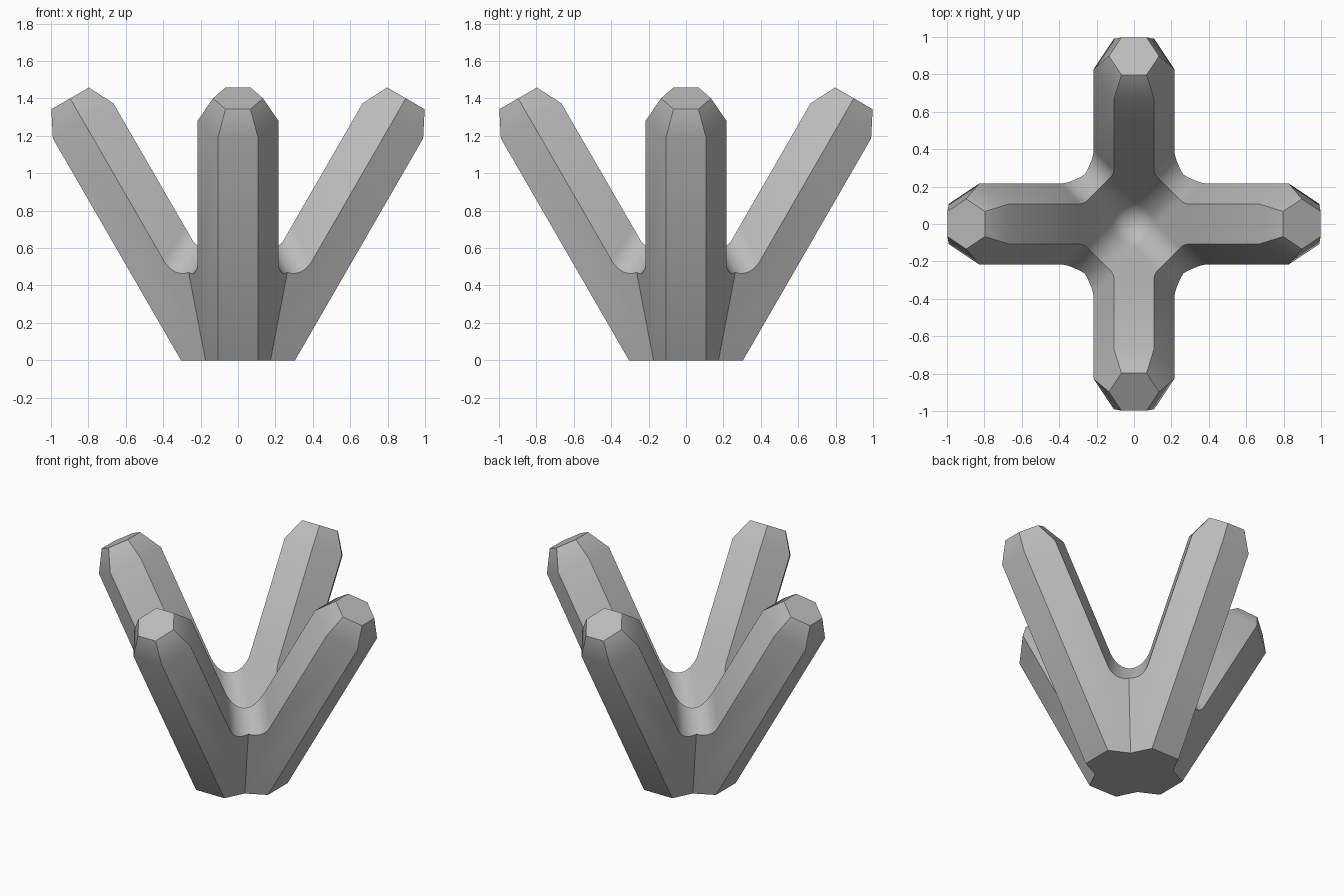
import bpy, bmesh, math
from mathutils import Vector, Matrix

cube = bpy.data.objects.get("Cube")
if cube:
    bpy.data.objects.remove(cube, do_unlink=True)

RADIUS = 0.216                      # hexagon corner radius of an arm
APOTHEM = RADIUS * math.sqrt(3) / 2
OFFSET = 0.089                      # where an arm axis meets the ground
FILLET = 0.1376
TAN = math.tan(math.radians(30))    # arms lean 30 degrees outward
ARM = Vector((0.5, 0, math.sqrt(3) / 2))
SHOULDER, CAP, CAP_SCALE = 1.478, 1.617, 0.62
TOP = 1.6
VALLEY = (RADIUS - OFFSET) / TAN    # height where neighbouring arms meet


def quarter(k):
    return Matrix.Rotation(k * math.pi / 2, 3, 'Z')


def new_object(name, bm):
    bmesh.ops.recalc_face_normals(bm, faces=bm.faces)
    mesh = bpy.data.meshes.new(name)
    bm.to_mesh(mesh)
    bm.free()
    obj = bpy.data.objects.new(name, mesh)
    bpy.context.collection.objects.link(obj)
    return obj


def bridge(bm, low, high):
    """Closed solid between two matching rings of points."""
    a = [bm.verts.new(p) for p in low]
    b = [bm.verts.new(p) for p in high]
    n = len(a)
    bm.faces.new(a[::-1])
    bm.faces.new(b)
    for i in range(n):
        j = (i + 1) % n
        bm.faces.new((a[i], a[j], b[j], b[i]))


def star_ring(z):
    """Outline of the four undersides and the creases between them."""
    edge = OFFSET + RADIUS + z * TAN
    crease = (APOTHEM + OFFSET * APOTHEM / RADIUS / 2 + z / 4) / (APOTHEM / RADIUS * 1.5)
    corner = [Vector((edge, -RADIUS / 2, z)), Vector((edge, RADIUS / 2, z)),
              Vector((crease, crease, z))]
    return [quarter(k) @ p for k in range(4) for p in corner]


# Solid flared block that holds all four arms
bm = bmesh.new()
bridge(bm, star_ring(0), star_ring(TOP))
body = new_object("four_arm_block", bm)


# Rounded wedge of space between two neighbouring arms
def side_cutter(k):
    along = Vector((-TAN, -TAN, 1)).normalized()
    out = Vector((1, 1, 2 * TAN)).normalized()
    side = Vector((1, -1, 0)).normalized()
    root = Vector((RADIUS, RADIUS, VALLEY))
    normal = Vector((-ARM.z / 2, ARM.z, 0.25))
    half = math.asin(normal.dot(out))
    centre = root + out * FILLET / math.sin(half)
    reach = math.pi / 2 - half
    steps = 20
    ring = []
    for i in range(steps + 1):
        a = -reach + 2 * reach * i / steps
        ring.append(centre + FILLET * (side * math.sin(a) - out * math.cos(a)))
    for s in (1, -1):
        ring.append(root + 2.5 * (out * math.cos(half) + s * side * math.sin(half)))
    bm = bmesh.new()
    bridge(bm, [quarter(k) @ (p - along * 2.5) for p in ring],
           [quarter(k) @ (p + along * 2.5) for p in ring])
    return new_object("side_cutter", bm)


# Upside-down pyramid of space above the middle, with rounded tip and ridges
def bowl_cutter():
    bm = bmesh.new()
    centre = Vector((0, 0, VALLEY + 2 * FILLET))
    down = Vector((0, 0, -1))
    facing = Vector((ARM.z, 0, -ARM.x))
    steps, levels = 12, 6
    count = 4 * steps
    rim = [(quarter(k) @ facing).slerp(quarter(k + 1) @ facing, i / steps)
           for k in range(4) for i in range(steps)]
    rings = [[bm.verts.new(centre + FILLET * down.slerp(d, level / levels)) for d in rim]
             for level in range(1, levels + 1)]
    pole = bm.verts.new(centre + FILLET * down)
    for i in range(count):
        j = (i + 1) % count
        bm.faces.new((pole, rings[0][j], rings[0][i]))
        for a, b in zip(rings, rings[1:]):
            bm.faces.new((a[i], a[j], b[j], b[i]))
    # Ridges run up along the diagonals, with a flat side between each pair
    lid = []
    for k in range(4):
        ridge = quarter(k) @ Vector((TAN, TAN, 1))
        low = [rings[-1][(k * steps + i) % count] for i in range(steps + 1)]
        high = [bm.verts.new(v.co + ridge * (TOP + 0.4 - v.co.z)) for v in low]
        for i in range(steps):
            bm.faces.new((low[i], low[i + 1], high[i + 1], high[i]))
        lid += high
    for k in range(4):
        end = (k + 1) * (steps + 1)
        bm.faces.new((rings[-1][(k + 1) * steps % count], lid[end % len(lid)], lid[end - 1]))
    bm.faces.new(lid)
    return new_object("bowl_cutter", bm)


bpy.context.view_layer.objects.active = body
for cutter in [bowl_cutter()] + [side_cutter(k) for k in range(4)]:
    cutter.hide_render = True
    mod = body.modifiers.new("cut", 'BOOLEAN')
    mod.operation = 'DIFFERENCE'
    mod.solver = 'EXACT'
    mod.object = cutter
    bpy.ops.object.modifier_apply(modifier=mod.name)
    bpy.data.objects.remove(cutter, do_unlink=True)

# Trim each arm square and add its tapered tip
bm = bmesh.new()
bm.from_mesh(body.data)
bmesh.ops.remove_doubles(bm, verts=bm.verts, dist=0.0001)
for k in range(4):
    axis = quarter(k) @ ARM
    start = quarter(k) @ Vector((OFFSET, 0, 0))
    shoulder, tip = start + axis * SHOULDER, start + axis * CAP
    bmesh.ops.bisect_plane(bm, geom=bm.verts[:] + bm.edges[:] + bm.faces[:], dist=1e-5,
                           plane_co=shoulder, plane_no=axis, clear_outer=True)
    rim = [e for e in bm.edges if e.is_boundary
           and all(abs((v.co - shoulder).dot(axis)) < 0.001 for v in e.verts)]
    grown = bmesh.ops.extrude_edge_only(bm, edges=rim)["geom"]
    for v in grown:
        if isinstance(v, bmesh.types.BMVert):
            v.co = tip + (v.co - shoulder) * CAP_SCALE
    ends = [e for e in grown if isinstance(e, bmesh.types.BMEdge) and e.is_boundary]
    bmesh.ops.edgeloop_fill(bm, edges=ends)
bmesh.ops.recalc_face_normals(bm, faces=bm.faces)
bm.to_mesh(body.data)
bm.free()

# Plain grey finish
grey = bpy.data.materials.new("concrete_grey")
grey.use_nodes = True
colour = (0.5, 0.5, 0.5, 1)
grey.diffuse_color = colour
grey.node_tree.nodes["Principled BSDF"].inputs["Base Color"].default_value = colour
body.data.materials.clear()
body.data.materials.append(grey)
body.select_set(True)
bpy.ops.object.shade_smooth_by_angle(angle=math.radians(30))
